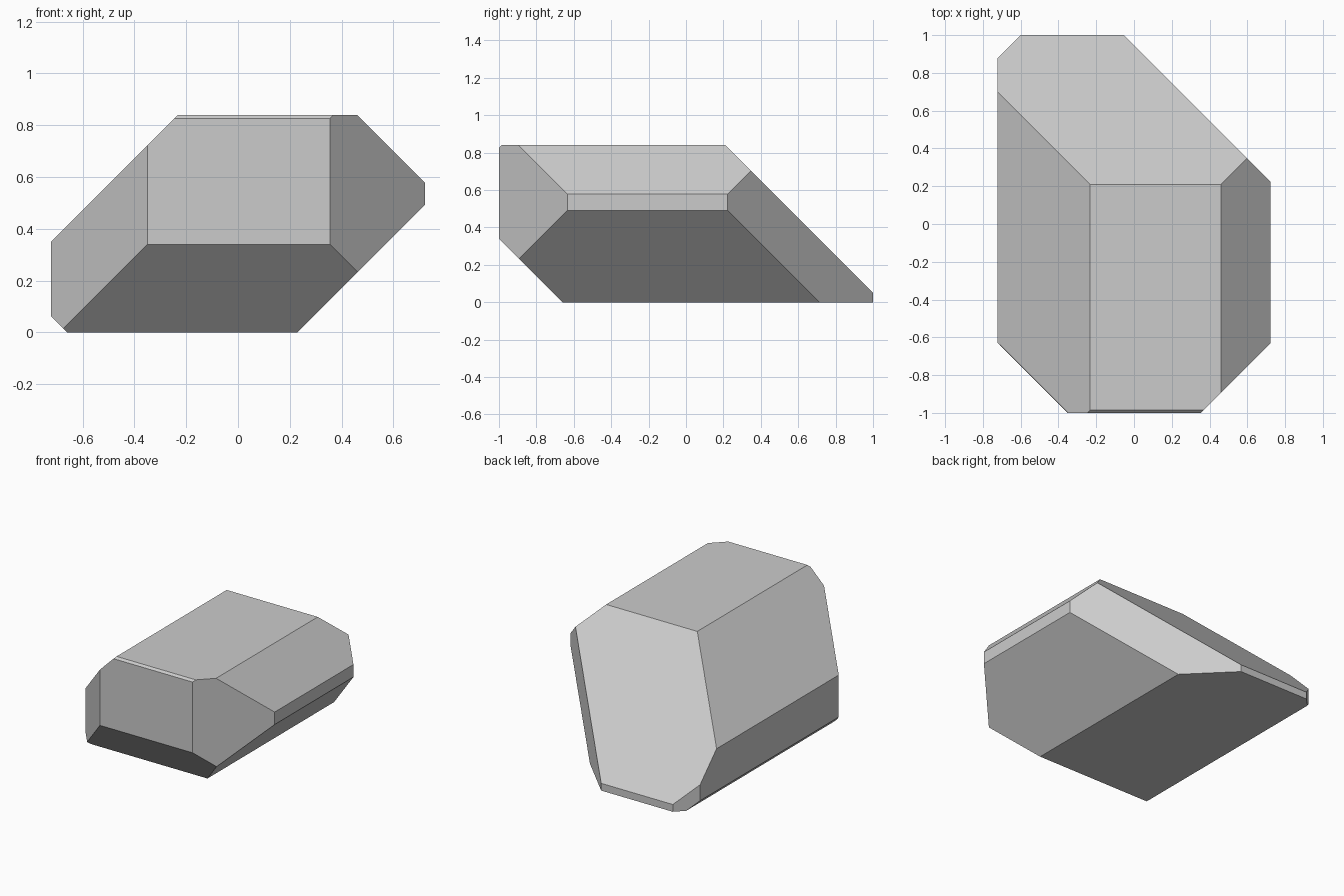
import bpy, bmesh
from mathutils import Vector

if "Cube" in bpy.data.objects:
    bpy.data.objects.remove(bpy.data.objects["Cube"])

# Starting block
X, Y, H = 0.722, 1.0, 0.84
bm = bmesh.new()
bmesh.ops.create_cube(bm, size=1.0)
for v in bm.verts:
    v.co = Vector((v.co.x * 2 * X, v.co.y * 2 * Y, (v.co.z + 0.5) * H))


def chamfer(normal, limit):
    """Keep the side where normal . point <= limit and cap the cut."""
    n = Vector(normal)
    cut = bmesh.ops.bisect_plane(
        bm, geom=bm.verts[:] + bm.edges[:] + bm.faces[:], dist=1e-6,
        plane_co=n * limit / n.length_squared, plane_no=n, clear_outer=True)
    edges = [e for e in cut["geom_cut"] if isinstance(e, bmesh.types.BMEdge)]
    bmesh.ops.holes_fill(bm, edges=edges, sides=0)


# 45 degree cuts along the block's edges
cuts = [
    # lengthwise edges
    ((-1, 0, -1), 0.66), ((1, 0, -1), 0.23), ((1, 0, 1), 1.30), ((-1, 0, 1), 1.073),
    # front and back horizontal edges
    ((0, -1, -1), 0.66), ((0, 1, 1), 1.05), ((0, -1, 1), 1.826),
    # upright corners
    ((-1, 1, 0), 1.60), ((1, 1, 0), 0.945), ((1, -1, 0), 1.355), ((-1, -1, 0), 1.35),
]
for normal, limit in cuts:
    chamfer(normal, limit)

bmesh.ops.recalc_face_normals(bm, faces=bm.faces[:])
mesh = bpy.data.meshes.new("faceted_block")
bm.to_mesh(mesh)
bm.free()
bpy.context.collection.objects.link(bpy.data.objects.new("faceted_block", mesh))
